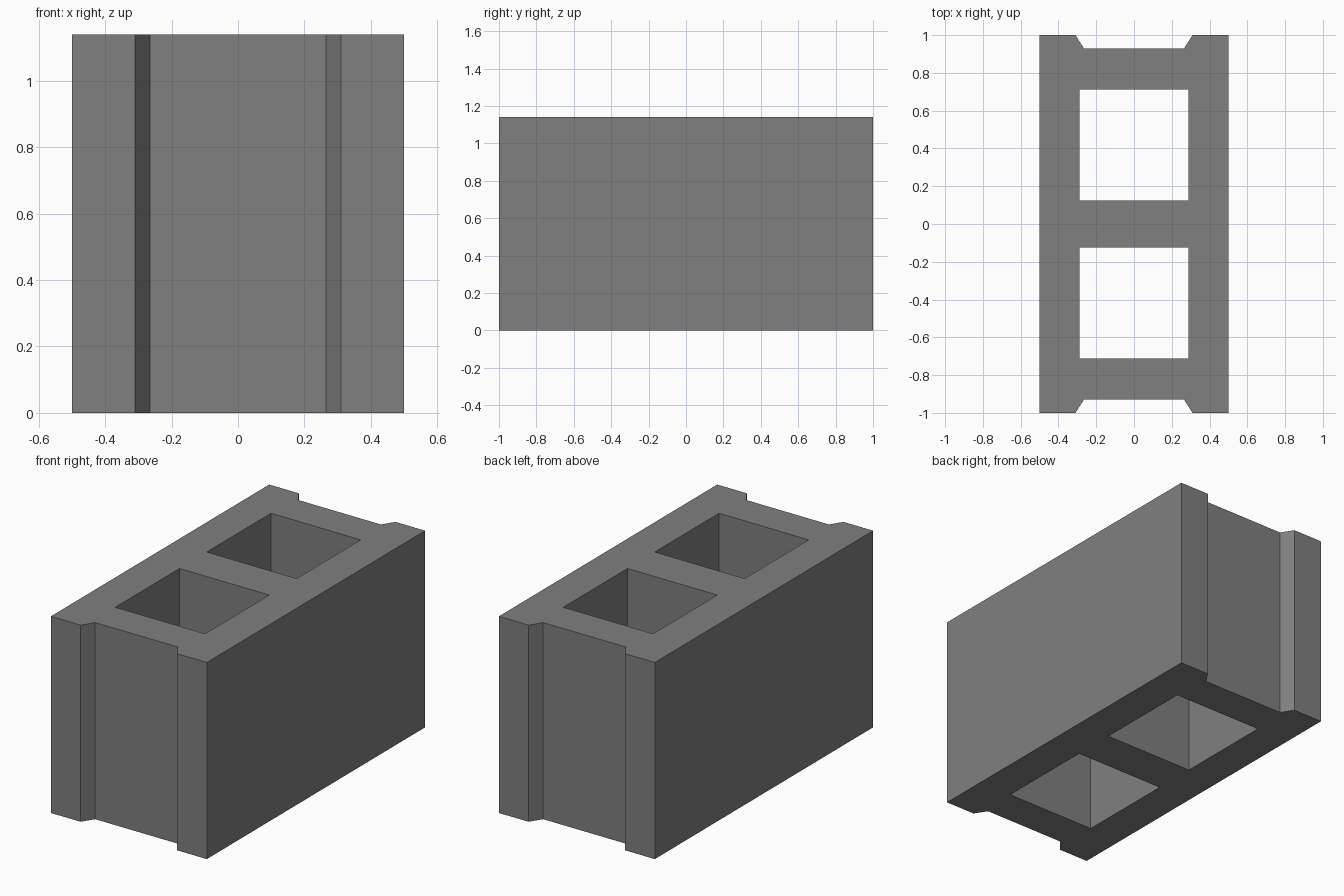
import bpy
import bmesh

HEIGHT = 1.14

if "Cube" in bpy.data.objects:
    bpy.data.objects.remove(bpy.data.objects["Cube"], do_unlink=True)

# Concrete colour
concrete = bpy.data.materials.new("concrete grey")
concrete.use_nodes = True
colour = (0.214, 0.214, 0.214, 1.0)
concrete.diffuse_color = colour
bsdf = next(n for n in concrete.node_tree.nodes if n.type == "BSDF_PRINCIPLED")
bsdf.inputs["Base Color"].default_value = colour
bsdf.inputs["Roughness"].default_value = 0.9

bm = bmesh.new()


def add_loop(points):
    """Closed outline on the ground plane."""
    verts = [bm.verts.new((x, y, 0)) for x, y in points]
    return [bm.edges.new((v, verts[i - 1])) for i, v in enumerate(verts)]


# Outer outline with a tapered recess at each end
front_end = [(-0.5, -1), (-0.31, -1), (-0.265, -0.93),
             (0.265, -0.93), (0.31, -1), (0.5, -1)]
edges = add_loop(front_end + [(-x, -y) for x, y in front_end])

# Two square cores
for side in (-1, 1):
    near, far = side * 0.125, side * 0.713
    edges += add_loop([(-0.288, near), (0.288, near), (0.288, far), (-0.288, far)])

# Fill around the cores and extrude to full height
bmesh.ops.triangle_fill(bm, edges=edges, use_beauty=True)
result = bmesh.ops.extrude_face_region(bm, geom=bm.faces[:], use_keep_orig=True)
top = [g for g in result["geom"] if isinstance(g, bmesh.types.BMVert)]
bmesh.ops.translate(bm, verts=top, vec=(0, 0, HEIGHT))
bmesh.ops.recalc_face_normals(bm, faces=bm.faces[:])

mesh = bpy.data.meshes.new("hollow_block")
bm.to_mesh(mesh)
bm.free()
mesh.materials.append(concrete)
block = bpy.data.objects.new("hollow_block", mesh)
bpy.context.collection.objects.link(block)
